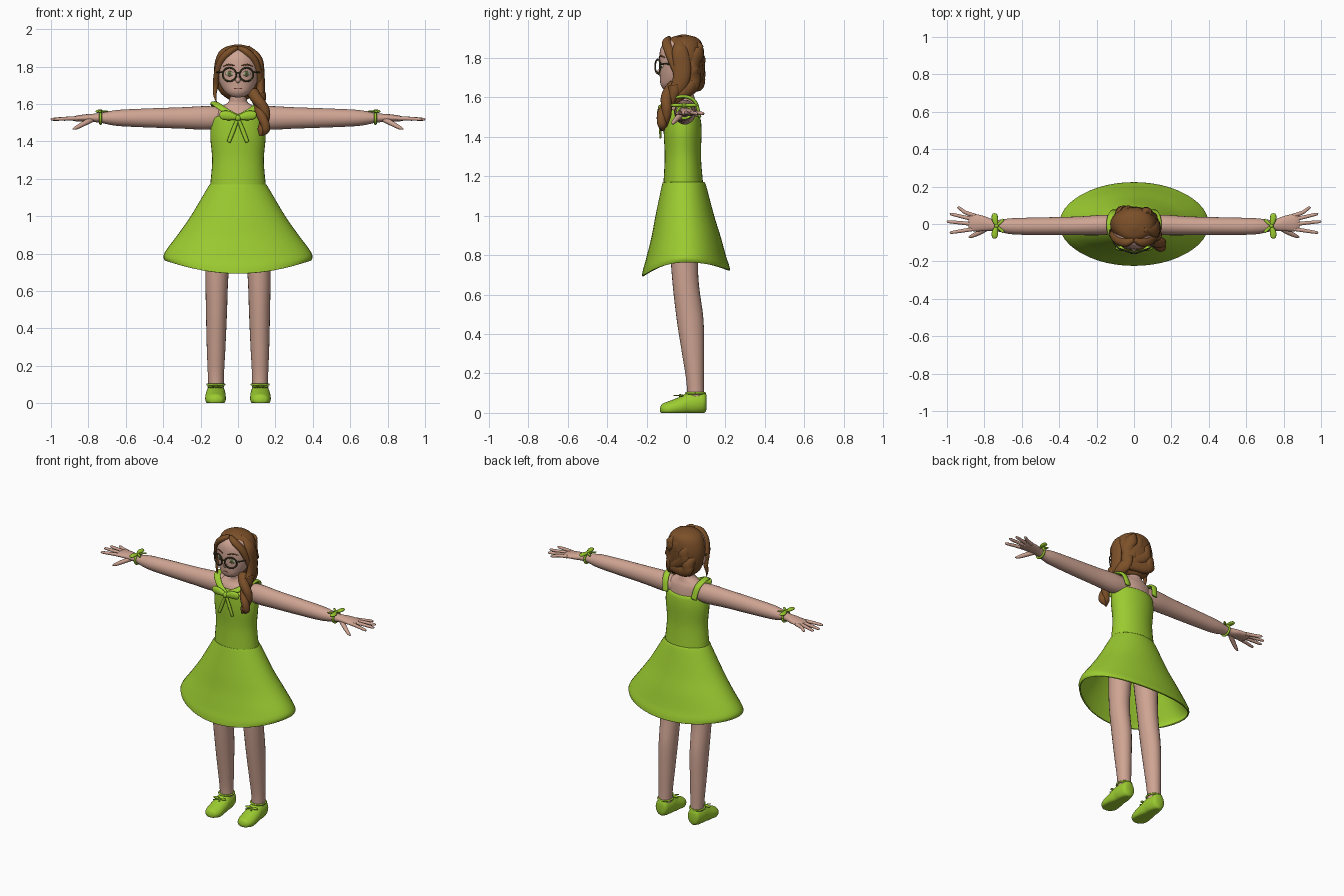
import bpy, bmesh, math
from mathutils import Vector, Matrix

def material(name, col):
    m = bpy.data.materials.new(name)
    m.diffuse_color = (*col, 1)
    return m

SKIN = material("skin", (0.62, 0.37, 0.29))
GREEN = material("lime_green", (0.33, 0.60, 0.03))
HAIR = material("brown_hair", (0.20, 0.08, 0.022))
FRAME = material("dark_frame", (0.07, 0.06, 0.025))
WHITE = material("eye_white", (0.6, 0.55, 0.45))
IRIS = material("olive_iris", (0.13, 0.15, 0.05))
LIPS = material("lips", (0.45, 0.17, 0.15))

X, Y, Z = Vector((1, 0, 0)), Vector((0, 1, 0)), Vector((0, 0, 1))

def finish(bm, name, mat):
    bmesh.ops.recalc_face_normals(bm, faces=bm.faces)
    me = bpy.data.meshes.new(name)
    bm.to_mesh(me)
    bm.free()
    for p in me.polygons:
        p.use_smooth = True
    me.materials.append(mat)
    ob = bpy.data.objects.new(name, me)
    bpy.context.collection.objects.link(ob)
    return ob

def spline(rows, sub):
    """Catmull-Rom through rows of numbers."""
    out = []
    for i in range(len(rows) - 1):
        p0, p1, p2, p3 = (rows[max(0, min(len(rows) - 1, i + k))] for k in (-1, 0, 1, 2))
        for s in range(sub):
            t = s / sub
            out.append([0.5 * (2 * b + (c - a) * t + (2 * a - 5 * b + 4 * c - d) * t * t
                        + (3 * b - a - 3 * c + d) * t ** 3) for a, b, c, d in zip(p0, p1, p2, p3)])
    return out + [list(rows[-1])]

def tube(name, mat, rows, axis=None, ref=Z, sx=1, warp=None, caps=True, n=20, sub=5):
    """Elliptical loft; rows are x, y, z, radius along ref, other radius."""
    rows = spline([(*r, r[3]) if len(r) == 4 else r for r in rows], sub)
    bm, rings = bmesh.new(), []
    for i, r in enumerate(rows):
        t = axis or (Vector(rows[min(i + 1, len(rows) - 1)][:3]) - Vector(rows[max(i - 1, 0)][:3])).normalized()
        u = (ref - t * t.dot(ref)).normalized()
        v = t.cross(u)
        a, b = max(r[3], .001), max(r[4], .001)
        ring = []
        for k in range(n):
            w = 2 * math.pi * k / n
            co = Vector(r[:3]) + u * a * math.cos(w) + v * b * math.sin(w)
            if warp:
                co = warp(co)
            co.x *= sx
            ring.append(bm.verts.new(co))
        rings.append(ring)
    for p, q in zip(rings, rings[1:]):
        for k in range(n):
            bm.faces.new((p[k], p[(k + 1) % n], q[(k + 1) % n], q[k]))
    if caps:
        bm.faces.new(rings[0])
        bm.faces.new(rings[-1])
    return finish(bm, name, mat)

def ball(name, mat, loc, size, turn=0):
    bm = bmesh.new()
    bmesh.ops.create_uvsphere(bm, u_segments=20, v_segments=12, radius=1, matrix=Matrix.Translation(loc)
                              @ Matrix.Rotation(turn, 4, 'Z') @ Matrix.Diagonal((*size, 1)))
    return finish(bm, name, mat)

def hoop(name, mat, c, u, v, ru, rv, r):
    """Closed ring around c in the plane u, v."""
    pts = [Vector(c) + u * ru * math.cos(k * math.pi / 12) + v * rv * math.sin(k * math.pi / 12) for k in range(25)]
    return tube(name, mat, [(*p, r) for p in pts], ref=u.cross(v), n=8, sub=1)

def bow(name, c, u, v, s, tail=1.0):
    """Knot, two loops along u and two tails towards -v."""
    c = Vector(c)
    for k in (-1, 1):
        tube(name + "_loop", GREEN, [(*c, s * .1, s * .1), (*(c + u * k * s * .5 + v * s * .12), s * .25, s * .14),
             (*(c + u * k * s * .9 + v * s * .15), s * .2, s * .1), (*(c + u * k * s + v * s * .15), .001)], ref=v, n=12)
        tube(name + "_tail", GREEN, [(*c, s * .08, s * .08), (*(c + u * k * s * .25 - v * s * tail * .5), s * .12, s * .07),
             (*(c + u * k * s * .5 - v * s * tail), s * .1, s * .05)], ref=u, n=12)
    ball(name + "_knot", GREEN, c, [s * .17] * 3)

# head, neck and torso
tube("head", SKIN, [(0, -.085, 1.635, .012), (0, -.082, 1.642, .04, .032), (0, -.066, 1.665, .07, .063),
     (0, -.043, 1.705, .096, .09), (0, -.033, 1.75, .109, .103), (0, -.03, 1.80, .113, .106),
     (0, -.03, 1.85, .1, .098), (0, -.03, 1.885, .075, .072), (0, -.03, 1.905, .02)], axis=Z, ref=X, n=32)
tube("torso", SKIN, [(0, -.015, 1.1, .13, .085), (0, -.015, 1.3, .12, .08), (0, -.015, 1.48, .125, .082),
     (0, -.01, 1.55, .125, .07), (0, -.005, 1.583, .095, .053), (0, -.005, 1.605, .056, .047),
     (0, -.01, 1.63, .046, .045), (0, -.015, 1.70, .046)], axis=Z, ref=X, n=32)

# dress
def neckline(p):
    f = max(0, min(1, (p.z - 1.42) / .08))
    p.z += f * (.035 * max(0, -p.y / .1) - .012 * max(0, p.y / .08))
    return p

def hem(p):
    t = max(0, (1.16 - p.z) / .4)
    p.z -= t ** 3 * (p.y / .22) ** 2 * (.075 if p.y < 0 else .045)
    return p

tube("bodice", GREEN, [(0, -.012, 1.13, .15, .103), (0, -.014, 1.17, .148, .1), (0, -.016, 1.3, .138, .092),
     (0, -.017, 1.42, .148, .096), (0, -.017, 1.49, .143, .093), (0, -.017, 1.51, .134, .084),
     (0, -.017, 1.515, .11, .07)], axis=Z, ref=X, warp=neckline, n=32)
skirt = tube("skirt", GREEN, [(0, -.012, 1.168, .147, .102), (0, -.01, 1.145, .162, .11), (0, -.006, 1.0, .248, .145),
     (0, 0, .9, .318, .172), (0, 0, .82, .378, .198), (0, 0, .785, .395, .214), (0, 0, .765, .388, .22)],
     axis=Z, ref=X, warp=hem, caps=False, n=48)
sol = skirt.modifiers.new("thickness", 'SOLIDIFY')
sol.thickness, sol.offset = .008, 0
bow("chest_bow", (0, -.13, 1.525), X, Z, .1, 1.3)

for s in (-1, 1):
    # limbs
    tube("arm", SKIN, [(.06, 0, 1.525, .05, .045), (.16, -.005, 1.525, .063, .054), (.3, -.01, 1.525, .057, .05),
         (.5, -.012, 1.525, .05, .047), (.65, -.012, 1.525, .042, .043), (.74, -.008, 1.525, .025, .03),
         (.80, .002, 1.525, .021, .04), (.86, .008, 1.522, .016, .047), (.885, .01, 1.52, .009, .04)],
         axis=X, sx=s, n=24)
    for name, y0, x1, y1 in (("little", .045, .945, .085), ("ring", .023, .985, .052),
                             ("middle", -.002, 1.0, .012), ("index", -.026, .985, -.045)):
        tube(name + "_finger", SKIN, [(.85, y0, 1.522, .011), (.9, y0 * .6 + y1 * .4, 1.522, .0105),
             (x1 - .012, y1, 1.518, .008), (x1, y1 * 1.03, 1.517, .002)], sx=s, n=10)
    tube("thumb", SKIN, [(.775, -.015, 1.52, .015), (.82, -.042, 1.497, .014), (.865, -.064, 1.473, .01),
         (.885, -.07, 1.465, .002)], sx=s, n=10)
    tube("leg", SKIN, [(.117, .05, .04, .04, .043), (.118, .047, .15, .043, .044), (.117, .036, .3, .05, .056),
         (.115, .02, .48, .056, .068), (.112, -.005, .7, .062, .067), (.095, -.01, 1.0, .075, .08),
         (.09, -.01, 1.1, .06, .08)], axis=Z, ref=X, sx=s, n=24)

    # shoe with its bow
    def flat(p):
        p.z = max(p.z, 0)
        return p
    tube("shoe", GREEN, [(.119, .105, .055, .015, .03), (.119, .094, .052, .04, .052), (.119, .05, .048, .05, .06),
         (.119, .01, .045, .052, .058), (.12, -.03, .032, .055, .05), (.12, -.085, .02, .054, .04),
         (.12, -.12, .018, .038, .028), (.12, -.132, .016, .008)], axis=Y, ref=X, sx=s, warp=flat, n=24)
    hoop("shoe_collar", GREEN, (.118 * s, .048, .1), X, Y, .045, .047, .006)
    bow("shoe_bow", (.119 * s, -.03, .088), X, Y, .045, .7)

    # shoulder strap, wrist ribbon
    tube("strap", GREEN, [(0, -.122, 1.53, .013, .009), (.06, -.103, 1.56, .018, .009), (.115, -.055, 1.597, .021, .009),
         (.127, 0, 1.604, .021, .009), (.118, .048, 1.575, .021, .009), (.105, .07, 1.50, .02, .008)],
         ref=X, sx=s, n=12)
    hoop("wristband", GREEN, (.735 * s, -.008, 1.525), Y, Z, .036, .031, .007)
    bow("wrist_bow", (.735 * s, -.01, 1.56), Y, X * s, .068, .55)

    # face: eyes, brows, ears and glasses
    ball("eye", WHITE, (.045 * s, -.122, 1.762), (.023, .009, .016), .4 * s)
    ball("iris", IRIS, (.045 * s, -.128, 1.762), (.013, .006, .015), .4 * s)
    ball("pupil", FRAME, (.045 * s, -.132, 1.762), (.006, .003, .007), .4 * s)
    tube("eyebrow", HAIR, [(.02, -.136, 1.804, .003), (.05, -.127, 1.811, .004), (.078, -.107, 1.802, .002)], sx=s, n=8)
    ball("ear", SKIN, (.112 * s, -.025, 1.735), (.014, .02, .032))
    hoop("glasses_rim", FRAME, (.046 * s, -.143, 1.757), Vector((math.cos(.35), math.sin(.35) * s, 0)), Z, .039, .036, .0045)
    tube("glasses_temple", FRAME, [(.083, -.13, 1.768, .004), (.108, -.10, 1.77, .004), (.125, -.03, 1.765, .004)], sx=s, n=8)

    # hair framing the face
    tube("front_lock", HAIR, [(.003, -.085, 1.90, .012), (.045, -.098, 1.878, .024, .02), (.09, -.082, 1.83, .026, .02),
         (.113, -.058, 1.76, .022, .017), (.119, -.04, 1.70, .015), (.124, -.045, 1.65, .009), (.115, -.055, 1.61, .002)],
         ref=Y, sx=s, n=14)
tube("glasses_bridge", FRAME, [(-.012, -.155, 1.764, .004), (0, -.157, 1.768, .004), (.012, -.155, 1.764, .004)], n=8)
ball("nose", SKIN, (0, -.133, 1.728), (.013, .014, .016))
ball("mouth", LIPS, (0, -.125, 1.683), (.027, .008, .006))

# hair cap, locks sweeping round the back, and the side tail
tube("hair_cap", HAIR, [(0, .01, 1.62, .045, .035), (0, .003, 1.66, .095, .066), (0, .002, 1.72, .119, .08),
     (0, -.002, 1.80, .127, .092), (0, -.006, 1.87, .107, .088), (0, -.01, 1.903, .07, .065), (0, -.012, 1.918, .015)],
     axis=Z, ref=X, n=32)
for x0, y0, z0, x1, z1 in ((-.07, .04, 1.86, -.02, 1.74), (-.02, .05, 1.885, .04, 1.78),
                           (.04, .04, 1.885, .085, 1.79), (-.1, .025, 1.78, -.04, 1.675)):
    tube("back_lock", HAIR, [(x0, y0, z0, .012), ((x0 + x1) / 2, .066, (z0 + z1) / 2, .036, .025),
         (x1, .068 - max(0, x1) * .3, z1, .04, .026), (.09, .035, 1.665, .036, .025),
         (.112, -.02, 1.62, .03, .025), (.11, -.07, 1.57, .015)], ref=Z, n=16)
tube("side_lock", HAIR, [(.05, -.03, 1.9, .015), (.108, -.03, 1.84, .04, .022), (.122, -.02, 1.75, .045, .02),
     (.12, -.03, 1.67, .042, .024), (.108, -.075, 1.6, .03)], ref=Y, n=16)
for k in range(2):
    rows = []
    for i in range(9):
        t = i / 8
        w = k * math.pi + t * 7
        r = .018 * (1 - t * .5)
        rows.append((.098 + .05 * math.sin(t * 1.6) + r * math.cos(w) - .025 * t ** 6,
                     -.06 - .06 * math.sin(t * 1.57) + r * math.sin(w), 1.66 - .23 * t,
                     .032 * (1 - .35 * t) if i < 8 else .004))
    tube("side_tail", HAIR, rows, ref=X, n=14)
